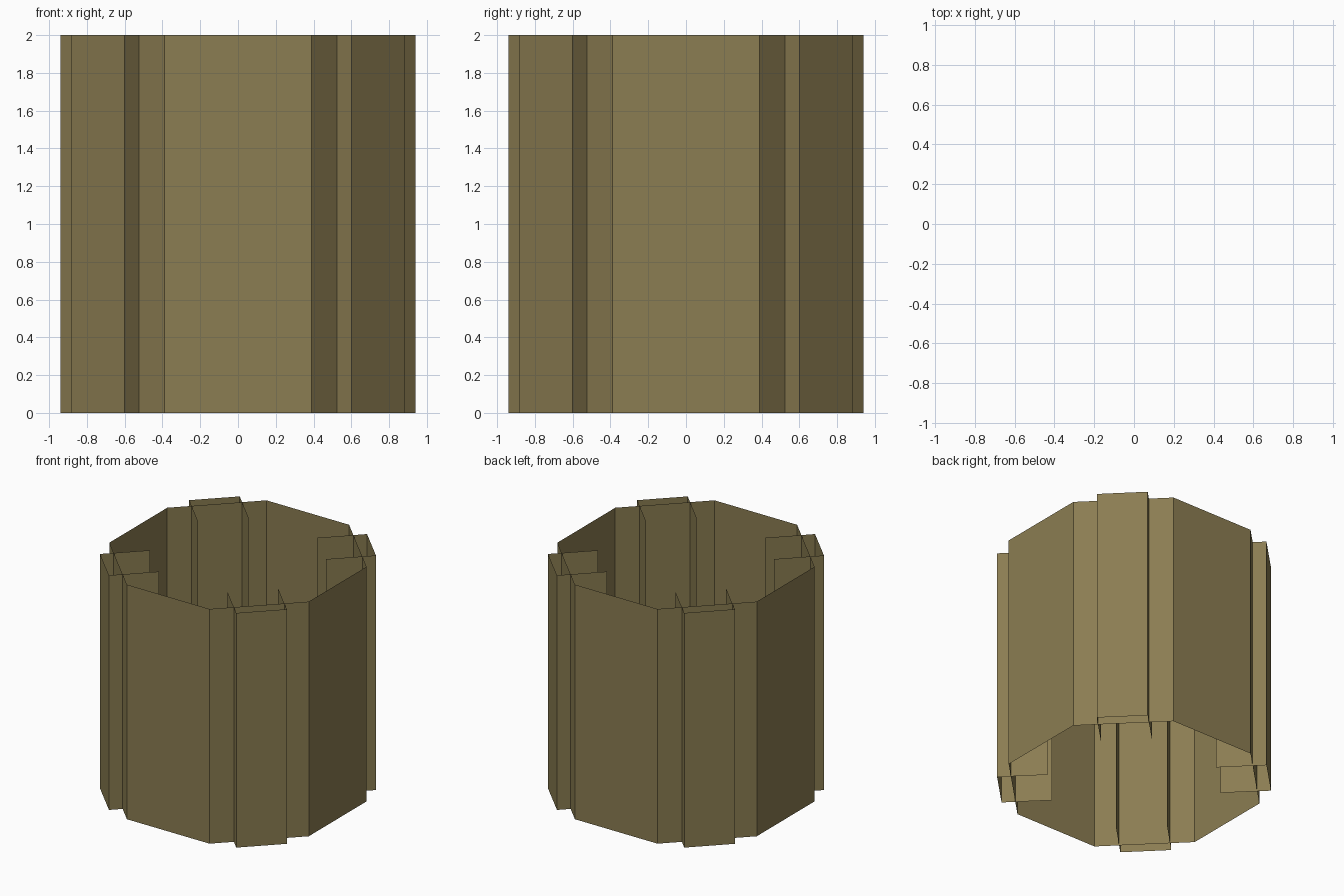
import bpy, bmesh, math

if "Cube" in bpy.data.objects:
    bpy.data.objects.remove(bpy.data.objects["Cube"])

HEIGHT = 2.0
APOTHEM = 0.94          # centre to flat of the octagonal wall
RIB_WIDTH = 0.396
RIB_OUTER = 1.047       # centre to outer face of a rib
RIB_INNER = 0.655       # centre to free inner edge of a rib

olive = bpy.data.materials.new("olive_brown")
olive.diffuse_color = (0.258, 0.205, 0.084, 1.0)
olive.use_nodes = True
olive.node_tree.nodes["Principled BSDF"].inputs["Base Color"].default_value = olive.diffuse_color


def vertical_sheet(name, profile, closed=False):
    """Raise a plan outline into an uncapped, flat-shaded wall."""
    bm = bmesh.new()
    low = [bm.verts.new((x, y, 0)) for x, y in profile]
    high = [bm.verts.new((x, y, HEIGHT)) for x, y in profile]
    n = len(profile)
    for i in range(n if closed else n - 1):
        j = (i + 1) % n
        bm.faces.new((low[i], low[j], high[j], high[i]))
    mesh = bpy.data.meshes.new(name)
    bm.to_mesh(mesh)
    bm.free()
    mesh.materials.append(olive)
    obj = bpy.data.objects.new(name, mesh)
    bpy.context.collection.objects.link(obj)
    return obj


# Open octagonal wall, flats facing the axes
radius = APOTHEM / math.cos(math.pi / 8)
corners = [math.pi / 8 + i * math.pi / 4 for i in range(8)]
vertical_sheet("octagon_wall",
               [(radius * math.cos(a), radius * math.sin(a)) for a in corners],
               closed=True)

# Four U-shaped ribs through the diagonal sides, open towards the centre
half = RIB_WIDTH / 2
channel = [(RIB_INNER, -half), (RIB_OUTER, -half),
           (RIB_OUTER, half), (RIB_INNER, half)]
for i in range(4):
    rib = vertical_sheet(f"corner_rib_{i + 1}", channel)
    rib.rotation_euler.z = math.radians(45 + 90 * i)
